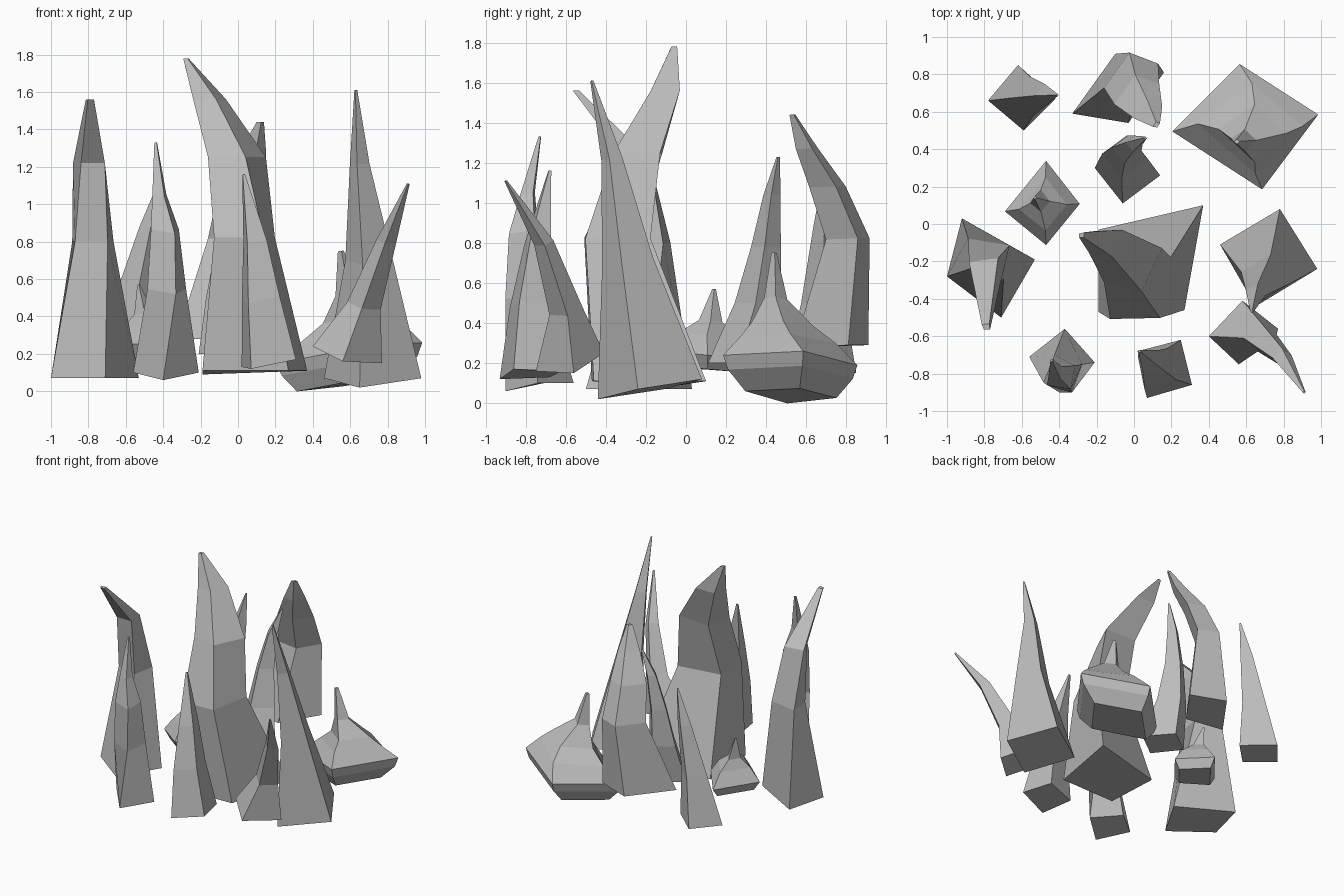
import bpy
import bmesh
from math import radians
from mathutils import Vector, Matrix

default_cube = bpy.data.objects.get("Cube")
if default_cube:
    bpy.data.objects.remove(default_cube, do_unlink=True)

# One plain stone colour for every rock
stone = bpy.data.materials.new("stone grey")
stone.use_nodes = True
stone.diffuse_color = (0.5, 0.5, 0.5, 1)
stone.node_tree.nodes["Principled BSDF"].inputs["Base Color"].default_value = (0.5, 0.5, 0.5, 1)


def rock_spike(name, corners, levels, foot=True):
    """Loft a four-sided section through levels of (x, y, z, size, twist).

    All lengths and sizes are in hundredths. The corners run clockwise from
    the west and give the full-size section; foot adds it as the first ring.
    """
    corners = [Vector(c) / 100 for c in corners]
    middle = sum(corners, Vector()) / len(corners)
    offsets = [c - middle for c in corners]

    bm = bmesh.new()
    rings = []
    if foot:
        rings.append([bm.verts.new(c) for c in corners])
    for x, y, z, size, twist in levels:
        centre = Vector((x, y, z)) / 100
        turn = Matrix.Rotation(radians(twist), 3, "Z")
        rings.append([bm.verts.new(centre + turn @ o * size / 100) for o in offsets])

    # Side walls between neighbouring rings, then the two end caps
    for lower, upper in zip(rings, rings[1:]):
        for i in range(len(lower)):
            j = (i + 1) % len(lower)
            bm.faces.new((lower[i], lower[j], upper[j], upper[i]))
    bm.faces.new(rings[0])
    bm.faces.new(rings[-1])
    bmesh.ops.recalc_face_normals(bm, faces=bm.faces)

    mesh = bpy.data.meshes.new(name)
    bm.to_mesh(mesh)
    bm.free()
    mesh.materials.append(stone)
    rock = bpy.data.objects.new(name, mesh)
    bpy.context.scene.collection.objects.link(rock)
    return rock


# Tallest spike in the middle, hooked back towards the left of the group
rock_spike(
    "central_spike",
    corners=[(-19, -47, 11), (-19, -3, 9), (37, 10, 11), (27, -46, 11)],
    levels=[(2, -36, 82, 58, 0), (-2, -23, 125, 45, -15),
            (-16, -10, 156, 27, -10), (-28, -6, 178, 5, 0)],
)

# Broad tower whose tip bends sharply forward
rock_spike(
    "bent_tower",
    corners=[(-100, -28, 7), (-92, 3, 7), (-53, -19, 7), (-71, -50, 7)],
    levels=[(-78, -18, 80, 50, 20), (-79, -25, 122, 35, 37),
            (-79, -55, 156, 9, 37)],
)

# Slim spike at the front, bulging forward below its tip
rock_spike(
    "front_left_spike",
    corners=[(-56, -71, 10), (-37, -56, 10), (-21, -74, 10), (-40, -90, 6)],
    levels=[(-38, -80, 54, 65, 30), (-39, -81, 86, 52, 40),
            (-42, -79, 105, 26, 40), (-44, -73, 133, 5, 40)],
)

# Small straight spike at the front
rock_spike(
    "front_small_spike",
    corners=[(2, -68, 13), (25, -62, 16), (31, -86, 17), (7, -93, 12)],
    levels=[(12, -77, 49, 70, 0), (9, -74, 80, 43, 0),
            (3, -68, 116, 5, 0)],
)

# Horn leaning out over the front corner
rock_spike(
    "leaning_horn",
    corners=[(40, -60, 24), (58, -41, 25), (77, -56, 15), (56, -75, 16)],
    levels=[(67, -60, 46, 48, 0), (79, -71, 80, 28, 0),
            (91, -90, 111, 4, 0)],
)

# Tall tapering spike on the side
rock_spike(
    "side_spike",
    corners=[(46, -11, 7), (78, 8, 12), (98, -24, 7), (65, -44, 2)],
    levels=[(70, -29, 70, 49, 0), (65, -37, 122, 20, 0),
            (63, -47, 161, 3, 0)],
)

# Squat boulder with an undercut foot, rounded shoulders and a thin point
rock_spike(
    "pointed_boulder",
    corners=[(21, 50, 14), (57, 86, 18), (99, 59, 25), (69, 19, 23)],
    levels=[(59, 53, 4, 68, 0), (61, 53, 14, 93, 0), (61, 53, 21, 100, 0),
            (63, 52, 31, 71, -8), (64, 49, 39, 46, -10), (59, 45, 52, 17, -10),
            (55, 44, 75, 4, 0)],
    foot=False,
)

# Smaller boulder of the same kind
rock_spike(
    "small_boulder",
    corners=[(-68, 6, 24), (-46, 33, 22), (-28, 10, 24), (-46, -12, 26)],
    levels=[(-48, 10, 17, 78, 0), (-48, 10, 24, 100, 0), (-48, 10, 34, 64, 0),
            (-50, 12, 41, 26, 0), (-53, 14, 57, 4, 0)],
    foot=False,
)

# Curved claw at the back, bowing out and returning to its tip
rock_spike(
    "back_claw",
    corners=[(-33, 59, 28), (-10, 91, 29), (16, 81, 29), (-3, 54, 28)],
    levels=[(-1, 80, 82, 59, 0), (2, 70, 108, 49, 0),
            (8, 60, 127, 30, 0), (12, 53, 144, 8, 0)],
)

# Thin spike just behind the middle
rock_spike(
    "inner_back_spike",
    corners=[(-21, 30, 20), (-2, 44, 20), (14, 26, 20), (-6, 11, 20)],
    levels=[(-5, 36, 50, 70, 0), (-4, 40, 78, 45, 0),
            (0, 43, 104, 26, 0), (6, 46, 123, 5, 0)],
)

# Straight spike at the far back corner
rock_spike(
    "back_corner_spike",
    corners=[(-78, 66, 15), (-62, 85, 15), (-42, 67, 15), (-59, 50, 15)],
    levels=[(-55, 68, 50, 62, 0), (-47, 69, 88, 32, 0),
            (-41, 69, 114, 4, 0)],
)
